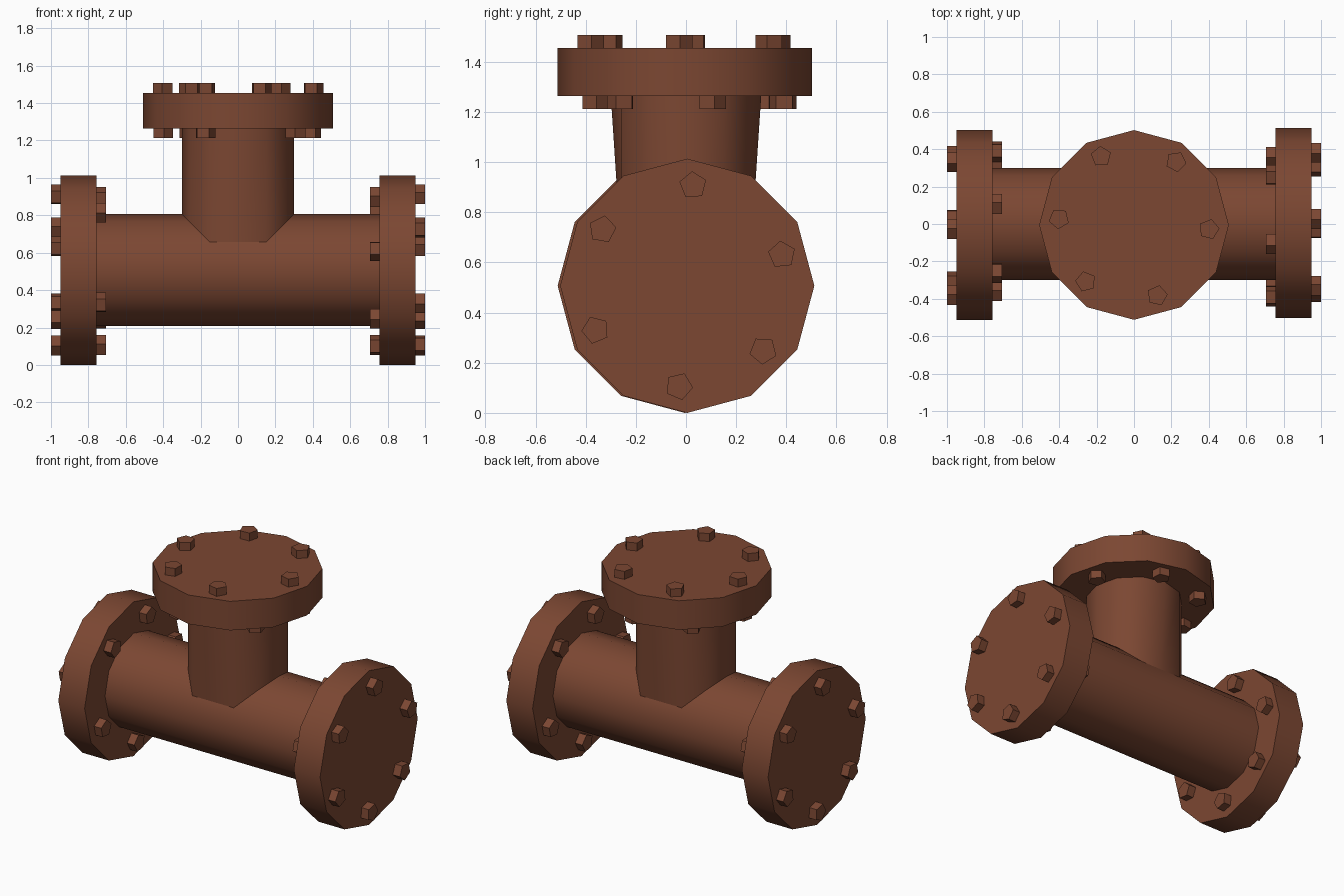
import bpy
import bmesh
from math import radians, cos, sin
from mathutils import Matrix, Vector

if "Cube" in bpy.data.objects:
    bpy.data.objects.remove(bpy.data.objects["Cube"], do_unlink=True)

AXIS_Z = 0.507          # height of the main pipe axis
PIPE_R = 0.3
FLANGE_R = 0.507
FACE, BACK = 0.948, 0.757   # flange faces, measured from the pipe crossing
BOLT_RING, BOLT_R, BOLT_H = 0.402, 0.056, 0.052

rust = bpy.data.materials.new("rust_brown")
rust.use_nodes = True
colour = (0.2, 0.063, 0.032, 1)
rust.diffuse_color = colour
rust.node_tree.nodes["Principled BSDF"].inputs["Base Color"].default_value = colour


def finish(name, bm):
    bmesh.ops.recalc_face_normals(bm, faces=bm.faces[:])
    mesh = bpy.data.meshes.new(name)
    bm.to_mesh(mesh)
    bm.free()
    mesh.materials.append(rust)
    obj = bpy.data.objects.new(name, mesh)
    bpy.context.collection.objects.link(obj)
    bpy.ops.object.select_all(action='DESELECT')
    obj.select_set(True)
    bpy.context.view_layer.objects.active = obj
    bpy.ops.object.shade_smooth_by_angle(angle=radians(40))
    return obj


def add_prism(bm, frame, centre, radius, low, high, sides, phase=0):
    """Closed prism along the local z of the frame."""
    def ring(h):
        angles = [phase + 360 * i / sides for i in range(sides)]
        return [bm.verts.new(frame @ Vector((centre[0] + radius * cos(radians(a)),
                                             centre[1] + radius * sin(radians(a)), h)))
                for a in angles]
    a, b = ring(low), ring(high)
    bm.faces.new(a[::-1])
    bm.faces.new(b)
    for i in range(sides):
        j = (i + 1) % sides
        bm.faces.new((a[i], a[j], b[j], b[i]))


def frame_from(x, y, z):
    rot = Matrix((x, y, z)).transposed().to_4x4()
    return Matrix.Translation((0, 0, AXIS_Z)) @ rot


# Each flange points along the third axis of its frame
frames = {
    "top": frame_from((1, 0, 0), (0, 1, 0), (0, 0, 1)),
    "left": frame_from((0, 0, 1), (0, -1, 0), (1, 0, 0)),
    "right": frame_from((0, 0, 1), (0, 1, 0), (-1, 0, 0)),
}

# Bolts sit slightly unevenly: (angle round the ring, turn of the head)
outer_bolts = [(-72, 6), (-4, 4), (56, 62), (116, 22), (176, 49), (230, 32)]
inner_bolts = [(15, 10), (75, 40), (130, 25), (182, 60), (244, 5), (320, 50)]


def add_bolts(bm, frame, bolts, low):
    for angle, turn in bolts:
        a = radians(angle)
        add_prism(bm, frame, (BOLT_RING * cos(a), BOLT_RING * sin(a)),
                  BOLT_R, low, low + BOLT_H, 5, turn)


# Main pipe
bm = bmesh.new()
add_prism(bm, frames["left"], (0, 0), PIPE_R, -BACK, BACK, 12)
finish("main_pipe", bm)

# Branch pipe, its foot shaped to the main pipe
bm = bmesh.new()
foot, rim = [], []
for i in range(12):
    a = radians(30 * i)
    x, y = PIPE_R * cos(a), PIPE_R * sin(a)
    limit = PIPE_R * cos(radians(30))
    fy = max(-limit, min(limit, y))
    height = PIPE_R * max(abs(cos(a)), 0.5)
    foot.append(bm.verts.new((x, fy, AXIS_Z + height)))
    rim.append(bm.verts.new((x, y, AXIS_Z + BACK)))
for i in range(12):
    j = (i + 1) % 12
    bm.faces.new((foot[i], foot[j], rim[j], rim[i]))
finish("branch_pipe", bm)

# Flanges with bolt heads outside and nuts behind
for side, frame in frames.items():
    bm = bmesh.new()
    add_prism(bm, frame, (0, -0.005), FLANGE_R, BACK, FACE, 12)
    finish(side + "_flange", bm)

    bm = bmesh.new()
    add_bolts(bm, frame, outer_bolts, FACE)
    finish(side + "_bolt_heads", bm)

    bm = bmesh.new()
    add_bolts(bm, frame, inner_bolts, BACK - BOLT_H)
    finish(side + "_bolt_nuts", bm)
